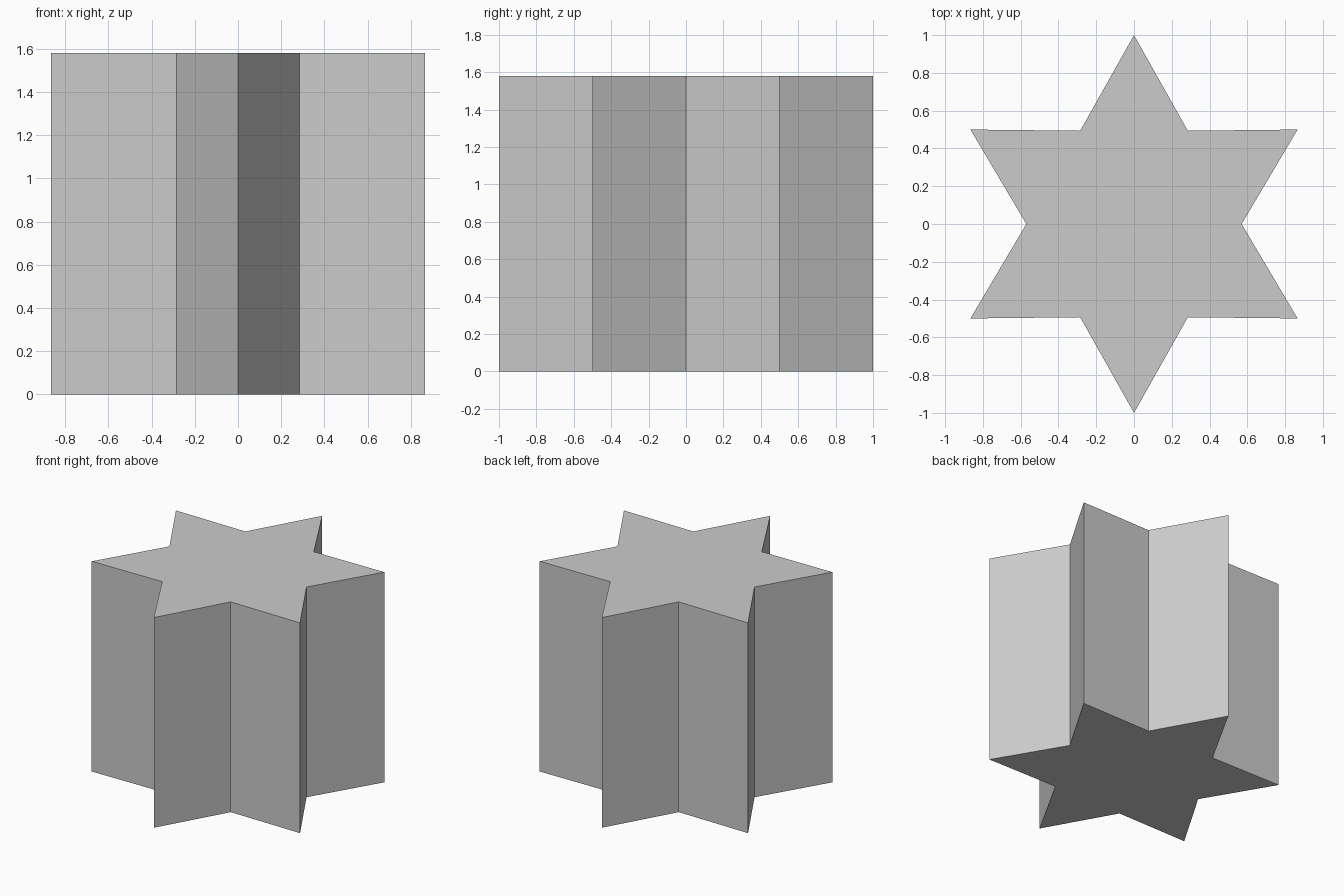
import bpy, bmesh, math

if "Cube" in bpy.data.objects:
    bpy.data.objects.remove(bpy.data.objects["Cube"])

POINTS, R_TIP, R_NOTCH, HEIGHT = 6, 1.0, 0.57, 1.58

# Six-pointed star profile, alternating tips and notches
bm = bmesh.new()
ring = []
for i in range(POINTS * 2):
    r = R_NOTCH if i % 2 else R_TIP
    a = math.pi / 2 + i * math.pi / POINTS
    ring.append(bm.verts.new((r * math.cos(a), r * math.sin(a), 0)))
base = bm.faces.new(ring)

# Extrude the profile upward into a closed prism
ext = bmesh.ops.extrude_face_region(bm, geom=[base], use_keep_orig=True)
top = [v for v in ext["geom"] if isinstance(v, bmesh.types.BMVert)]
bmesh.ops.translate(bm, verts=top, vec=(0, 0, HEIGHT))
bmesh.ops.recalc_face_normals(bm, faces=bm.faces)

mesh = bpy.data.meshes.new("star_prism")
bm.to_mesh(mesh)
bm.free()
bpy.context.collection.objects.link(bpy.data.objects.new("star_prism", mesh))
